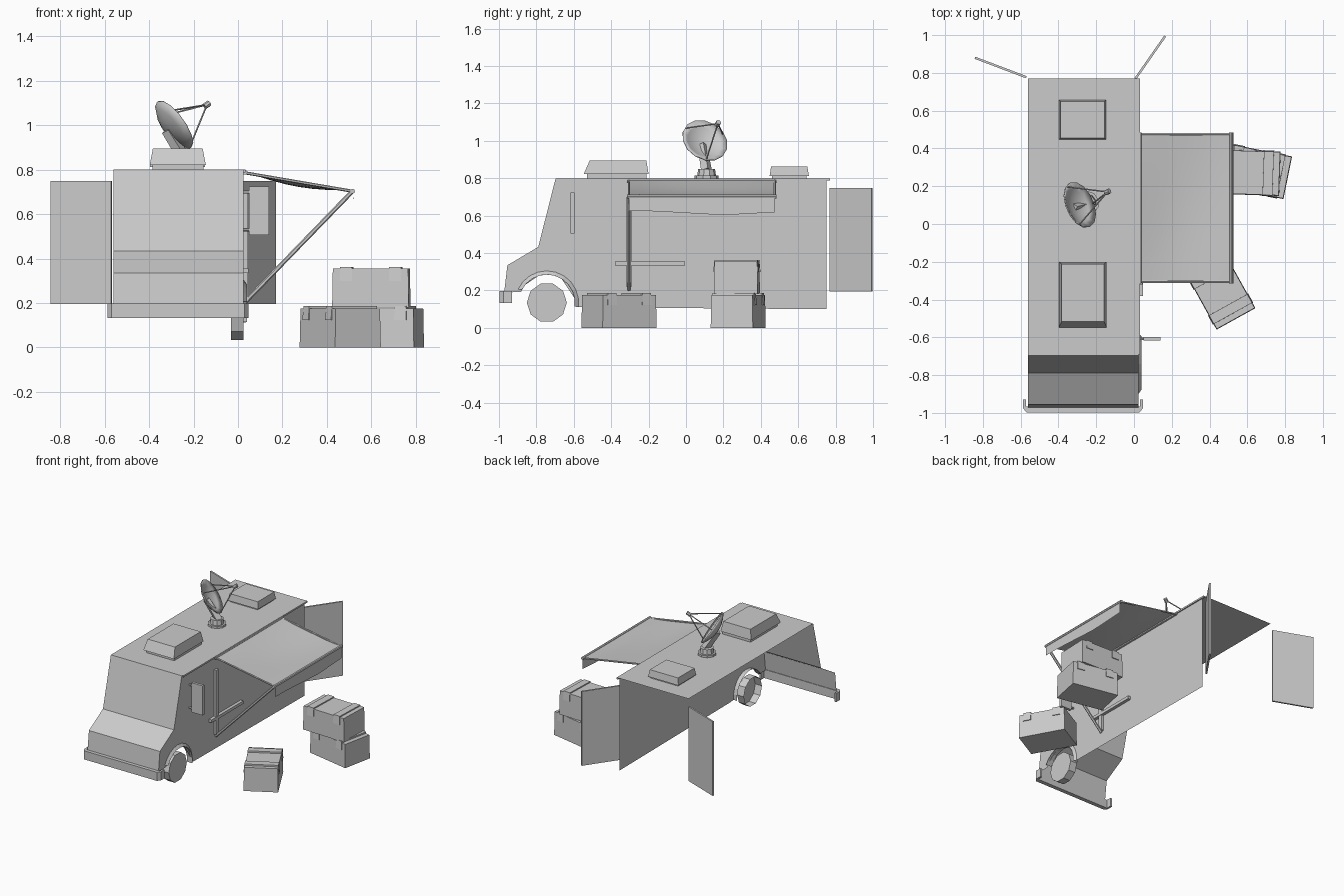
import bpy, bmesh, math
from mathutils import Vector, Matrix

if "Cube" in bpy.data.objects:
    bpy.data.objects.remove(bpy.data.objects["Cube"])


def finish(name, bm, smooth=False, recalc=True):
    if recalc:
        bmesh.ops.recalc_face_normals(bm, faces=bm.faces)
    me = bpy.data.meshes.new(name)
    bm.to_mesh(me)
    bm.free()
    ob = bpy.data.objects.new(name, me)
    bpy.context.collection.objects.link(ob)
    if smooth:
        for p in me.polygons:
            p.use_smooth = True
    return ob


def box(name, lo, hi, inset=(0, 0), rot=0.0):
    """Box from two corners; inset narrows the top, rot turns it about z."""
    bm = bmesh.new()
    lo, hi = Vector(lo), Vector(hi)
    bmesh.ops.create_cube(bm, size=1, matrix=Matrix.Diagonal((*(hi - lo), 1)))
    for v in bm.verts:
        if v.co.z > 0:
            v.co.x -= math.copysign(inset[0], v.co.x)
            v.co.y -= math.copysign(inset[1], v.co.y)
    bm.transform(Matrix.Translation((lo + hi) / 2) @ Matrix.Rotation(rot, 4, 'Z'))
    return finish(name, bm)


def prism(name, outline, z0, z1):
    """Plan outline extruded upwards."""
    bm = bmesh.new()
    f = bm.faces.new([bm.verts.new((x, y, z0)) for x, y in outline])
    ext = bmesh.ops.extrude_face_region(bm, geom=[f])
    for v in ext['geom']:
        if isinstance(v, bmesh.types.BMVert):
            v.co.z = z1
    return finish(name, bm)


def rod(name, a, b, r, r2=None, sides=8):
    bm = bmesh.new()
    a, b = Vector(a), Vector(b)
    d = b - a
    bmesh.ops.create_cone(bm, cap_ends=True, segments=sides, radius1=r,
                          radius2=r if r2 is None else r2, depth=d.length)
    bm.transform(Matrix.Translation((a + b) / 2) @ d.to_track_quat('Z', 'Y').to_matrix().to_4x4())
    return finish(name, bm)


L, R = -0.56, 0.025
WY, WZ = -0.744, 0.135


def arc(r, a0, a1, n=10):
    return [(WY + r * math.cos(math.radians(a0 + (a1 - a0) * i / n)),
             WZ + r * math.sin(math.radians(a0 + (a1 - a0) * i / n))) for i in range(n + 1)]


# Van shell: right wall, roof, windscreen, bonnet, grille (open left, back, floor)
top = [(0.77, 0.8), (-0.697, 0.8), (-0.79, 0.433), (-0.955, 0.335), (-0.972, 0.19)]
wall = top + arc(0.15, 158, -8) + [(-0.55, 0.11), (0.75, 0.1), (0.75, 0.795)]
bm = bmesh.new()
bm.faces.new([bm.verts.new((R, y, z)) for y, z in wall])
bmesh.ops.triangulate(bm, faces=bm.faces)
finish('side_wall', bm, recalc=False)
bm = bmesh.new()
rows = [[bm.verts.new((x, y, z)) for x in (L, R)] for y, z in top]
for a, b in zip(rows, rows[1:]):
    bm.faces.new((a[0], b[0], b[1], a[1]))
finish('roof_and_front', bm, recalc=False)
box('roof_gutter', (R - 0.005, -0.69, 0.788), (R + 0.008, 0.77, 0.8))

# Wheel arch lip
bm = bmesh.new()
rows = []
for (y, z), (y2, z2) in zip(arc(0.15, 152, -8), arc(0.17, 155, -8)):
    rows.append([bm.verts.new(p) for p in ((R - 0.03, y, z), (R + 0.015, y, z), (R, y2, z2))])
for a, b in zip(rows, rows[1:]):
    for i in range(2):
        bm.faces.new((a[i], a[i + 1], b[i + 1], b[i]))
finish('wheel_arch', bm)

# Front wheel, ten sided and open on its inner side
bm = bmesh.new()
bmesh.ops.create_cone(bm, cap_ends=True, segments=10, radius1=0.107, radius2=0.107, depth=0.055)
bmesh.ops.delete(bm, geom=[f for f in bm.faces if f.normal.z < -0.5], context='FACES_ONLY')
cap = [f for f in bm.faces if f.normal.z > 0.5]
bmesh.ops.inset_region(bm, faces=cap, thickness=0.012)
bm.transform(Matrix.Translation((-0.003, WY, WZ)) @ Matrix.Rotation(math.pi / 2, 4, 'Y'))
finish('front_wheel', bm, recalc=False)

# Wrap-round bumper
prism('front_bumper', [(-0.587, -0.93), (-0.587, -0.975), (-0.57, -0.997), (0.03, -0.997),
                       (0.047, -0.975), (0.047, -0.93), (0.033, -0.93), (0.033, -0.967),
                       (-0.573, -0.967), (-0.573, -0.93)], 0.133, 0.197)

# Open rear doors
for side, a, b in (('left', (-0.57, 0.777), (-0.842, 0.88)), ('right', (0.008, 0.77), (0.165, 0.995))):
    a, b = Vector(a), Vector(b)
    n = (b - a).orthogonal().normalized() * 0.006
    prism(side + '_rear_door', [a + n, b + n, b - n, a - n], 0.195, 0.748)

# Side mirror and hand rail
box('side_mirror', (0.05, -0.617, 0.505), (0.14, -0.597, 0.725))
for z in (0.53, 0.70):
    rod('mirror_bracket', (R, -0.607, z), (0.06, -0.607, z), 0.008, sides=6)
box('side_rail', (R, -0.38, 0.334), (0.048, -0.005, 0.356))

# Awning: sagging cloth, front valance, bars and strut
Y0, Y1 = -0.305, 0.475
bm = bmesh.new()
N = 8
grid = []
for i in range(N + 1):
    t = i / N
    row = []
    for j in range(N + 1):
        s = j / N
        z = 0.792 - 0.085 * t - 0.012 * math.sin(math.pi * t) - 0.015 * math.sin(math.pi * s) * math.sin(math.pi * t)
        row.append(bm.verts.new((R + 0.495 * t, Y0 + (Y1 - Y0) * s, z)))
    grid.append(row)
hem = [bm.verts.new((0.522, Y0 + (Y1 - Y0) * j / N, 0.625 - 0.022 * max(0, 1 - abs(j - 5.2) / 4))) for j in range(N + 1)]
grid.append(hem)
for a, b in zip(grid, grid[1:]):
    for j in range(N):
        bm.faces.new((a[j], b[j], b[j + 1], a[j + 1]))
cloth = finish('awning_cloth', bm, recalc=False)
for p in cloth.data.polygons:
    p.use_smooth = p.normal.z > 0.5
rod('awning_roller', (0.03, Y0 - 0.01, 0.788), (0.03, Y1 + 0.01, 0.788), 0.011)
rod('awning_front_bar', (0.515, Y0 - 0.01, 0.703), (0.515, Y1 + 0.01, 0.703), 0.011)
for y in (Y0, Y1):
    rod('awning_side_bar', (0.03, y, 0.786), (0.515, y, 0.703), 0.007, sides=6)
rod('awning_strut', (0.515, Y0, 0.703), (0.032, Y0, 0.205), 0.01, sides=6)
box('strut_mount', (R, Y0 - 0.014, 0.22), (0.044, Y0 + 0.014, 0.70))

# Roof air conditioner and hatch
box('air_conditioner_base', (-0.385, -0.53, 0.8), (-0.155, -0.21, 0.83))
ac = box('air_conditioner', (-0.397, -0.547, 0.822), (-0.145, -0.2, 0.895), (0.014, 0.012))
for v in ac.data.vertices:
    if v.co.z > 0.86 and v.co.y < -0.4:
        v.co.y += 0.02
box('roof_hatch_base', (-0.385, 0.46, 0.8), (-0.16, 0.645, 0.82))
box('roof_hatch', (-0.397, 0.447, 0.812), (-0.148, 0.657, 0.863), (0.008, 0.008))

# Satellite dish on a mast
n = Vector((0.76, 0.34, 0.55)).normalized()
c = Vector((-0.29, 0.1, 1.0))
M = Matrix.Translation(c) @ n.to_track_quat('Z', 'Y').to_matrix().to_4x4()
bm = bmesh.new()
prof = [(0.0, -0.034), (0.05, -0.028), (0.095, -0.012), (0.128, 0.008),
        (0.128, 0.0), (0.095, -0.02), (0.05, -0.036), (0.0, -0.042)]
vs = [bm.verts.new((r, 0, z)) for r, z in prof]
es = [bm.edges.new(p) for p in zip(vs, vs[1:])]
bmesh.ops.spin(bm, geom=vs + es, axis=(0, 0, 1), cent=(0, 0, 0), angle=2 * math.pi, steps=14)
bmesh.ops.remove_doubles(bm, verts=bm.verts, dist=1e-4)
bm.transform(M)
finish('dish', bm, smooth=True)
feed = Vector((-0.14, 0.17, 1.092))
for k in range(3):
    a = math.radians(20 + 120 * k)
    rod('dish_feed_arm', M @ Vector((0.122 * math.cos(a), 0.122 * math.sin(a), 0.004)), feed, 0.004, sides=5)
rod('dish_feed', feed - n * 0.014, feed + n * 0.014, 0.014)
rod('dish_foot', (-0.25, 0.11, 0.8), (-0.25, 0.11, 0.815), 0.065, sides=10)
rod('dish_turntable', (-0.25, 0.11, 0.815), (-0.25, 0.11, 0.85), 0.05, 0.045, sides=10)
rod('dish_mast', (-0.235, 0.11, 0.84), c - n * 0.04, 0.03, 0.026, sides=4)


# Equipment crates with two raised straps each
def crate(name, x, y, z, deg, l, w):
    rot = math.radians(deg)
    box(name, (x - l / 2, y - w / 2, z), (x + l / 2, y + w / 2, z + 0.175), (0.003, 0.003), rot)
    for s in (-0.32, 0.32):
        px, py = x + s * l * math.cos(rot), y + s * l * math.sin(rot)
        box(name + '_strap', (px - 0.028, py - w / 2 - 0.004, z + 0.12),
            (px + 0.028, py + w / 2 + 0.004, z + 0.183), (0.002, 0.006), rot)


crate('front_crate', 0.46, -0.358, 0.003, 119, 0.33, 0.235)
crate('lower_crate', 0.645, 0.279, 0.003, -11.5, 0.345, 0.23)
crate('upper_crate', 0.6, 0.272, 0.18, -2, 0.345, 0.235)
bpy.data.objects['front_crate'].data.transform(Matrix.Translation((0, 0, -0.003)))
bpy.data.objects['lower_crate'].data.transform(Matrix.Translation((0, 0, -0.003)))
